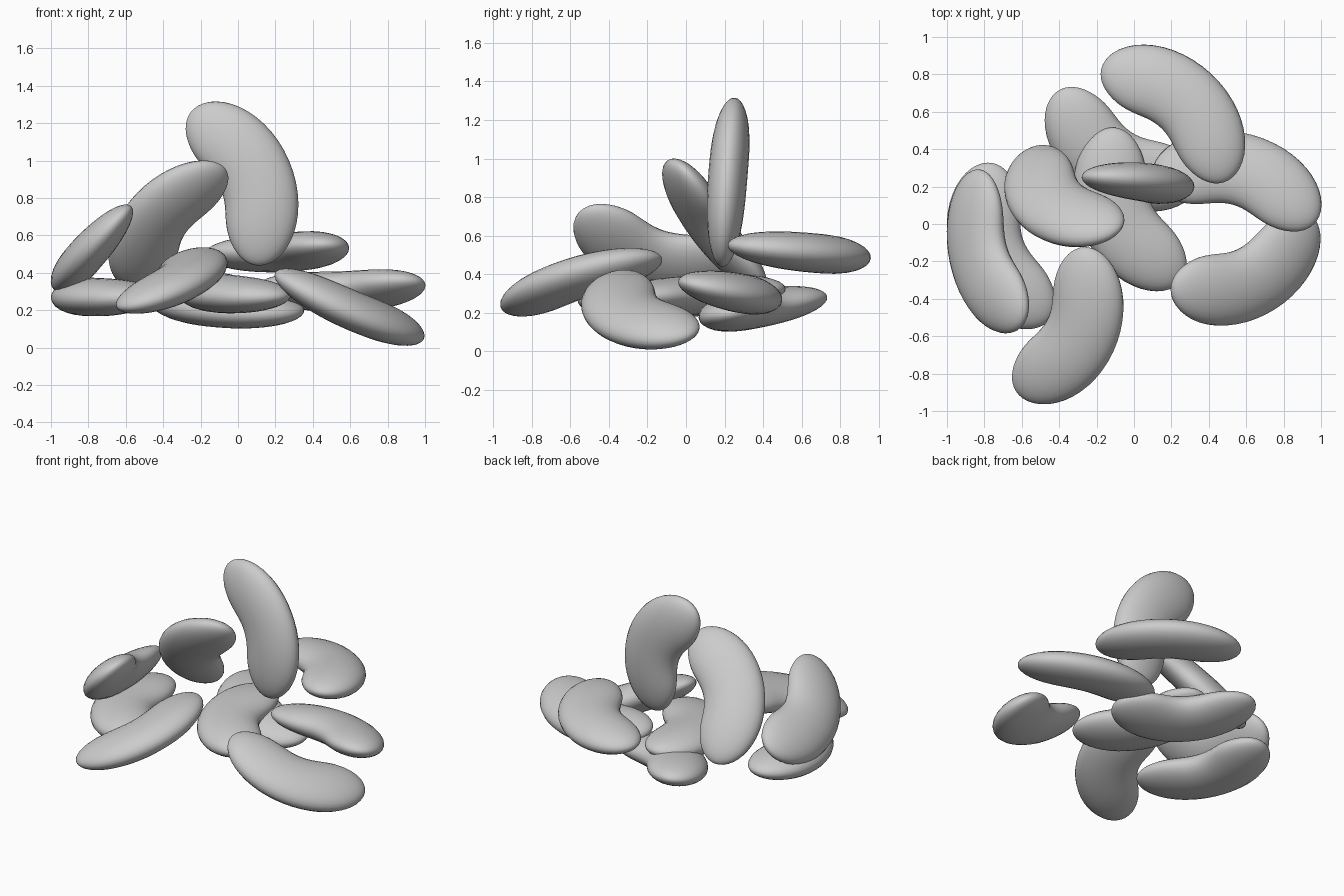
import bpy, math
from mathutils import Vector, Matrix

if "Cube" in bpy.data.objects:
    bpy.data.objects.remove(bpy.data.objects["Cube"])

RADIUS = 0.445       # bend radius of the bean's centre line
HALF_ANGLE = 1.08    # half of the bend
HALF_WIDTH = 0.198
HALF_THICK = 0.102
RINGS, SIDES = 36, 28


def bean_mesh():
    """Kidney bean: flattened tube bent along an arc; chord on x, bulge towards +y."""
    verts, faces = [], []

    def point(ang, out, up):
        r = RADIUS + out
        return (r * math.sin(ang), r * math.cos(ang) - RADIUS, up)

    verts.append(point(-HALF_ANGLE, 0, 0))
    for i in range(1, RINGS):
        s = -math.cos(math.pi * i / RINGS)
        w = HALF_WIDTH * math.sqrt(1 - abs(s) ** 4)
        t = HALF_THICK * math.sqrt(1 - abs(s) ** 2.6)
        for j in range(SIDES):
            a = 2 * math.pi * j / SIDES
            verts.append(point(s * HALF_ANGLE, w * math.cos(a), t * math.sin(a)))
    verts.append(point(HALF_ANGLE, 0, 0))
    last = len(verts) - 1
    for j in range(SIDES):
        k = (j + 1) % SIDES
        faces.append((0, 1 + k, 1 + j))
        base = 1 + (RINGS - 2) * SIDES
        faces.append((last, base + j, base + k))
        for i in range(RINGS - 2):
            b = 1 + i * SIDES
            faces.append((b + j, b + k, b + SIDES + k, b + SIDES + j))
    me = bpy.data.meshes.new("bean")
    me.from_pydata(verts, [], faces)
    me.validate()
    me.polygons.foreach_set("use_smooth", [True] * len(me.polygons))
    # consistent outward normals
    import bmesh
    bm = bmesh.new()
    bm.from_mesh(me)
    bmesh.ops.recalc_face_normals(bm, faces=bm.faces)
    bm.to_mesh(me)
    bm.free()
    return me


def place(name, mesh, e0, e1, mid):
    """Lay a bean through two end centres and the middle of its bend."""
    e0, e1, mid = Vector(e0), Vector(e1), Vector(mid)
    u = (e1 - e0).normalized()
    half = (e0 + e1) / 2
    v = mid - half
    v = (v - u * v.dot(u)).normalized()
    n = u.cross(v)
    loc = (mid + half + v * 0.095) / 2
    ob = bpy.data.objects.new(name, mesh)
    rot = Matrix((u, v, n)).transposed().to_4x4()
    ob.matrix_world = Matrix.Translation(loc) @ rot
    bpy.context.collection.objects.link(ob)


# pile of beans: end, end, middle of the bend
BEANS = {
    "bean_upright": ((-.10, .24, 1.13), (.11, .20, .64), (.09, .218, .92)),
    "bean_back": ((0, .78, .50), (.41, .40, .535), (.285, .66, .51)),
    "bean_right": ((.30, .27, .31), (.81, .13, .33), (.58, .29, .30)),
    "bean_front_right": ((.36, -.34, .32), (.83, -.10, .125), (.64, -.31, .185)),
    "bean_front": ((-.27, -.33, .432), (-.48, -.78, .277), (-.28, -.59, .372)),
    "bean_left_upper": ((-.69, -.40, .63), (-.83, .09, .465), (-.83, -.19, .475)),
    "bean_left_lower": ((-.78, .12, .28), (-.60, -.37, .27), (-.775, -.155, .27)),
    "bean_leaning": ((-.23, .02, .85), (-.50, .28, .46), (-.444, .102, .678)),
    "bean_centre": ((-.11, .31, .31), (.10, -.17, .28), (-.09, .035, .29)),
    "bean_bottom": ((-.31, .56, .255), (.17, .25, .20), (-.12, .325, .215)),
}
shape = bean_mesh()
for bean_name, pts in BEANS.items():
    place(bean_name, shape, *pts)
